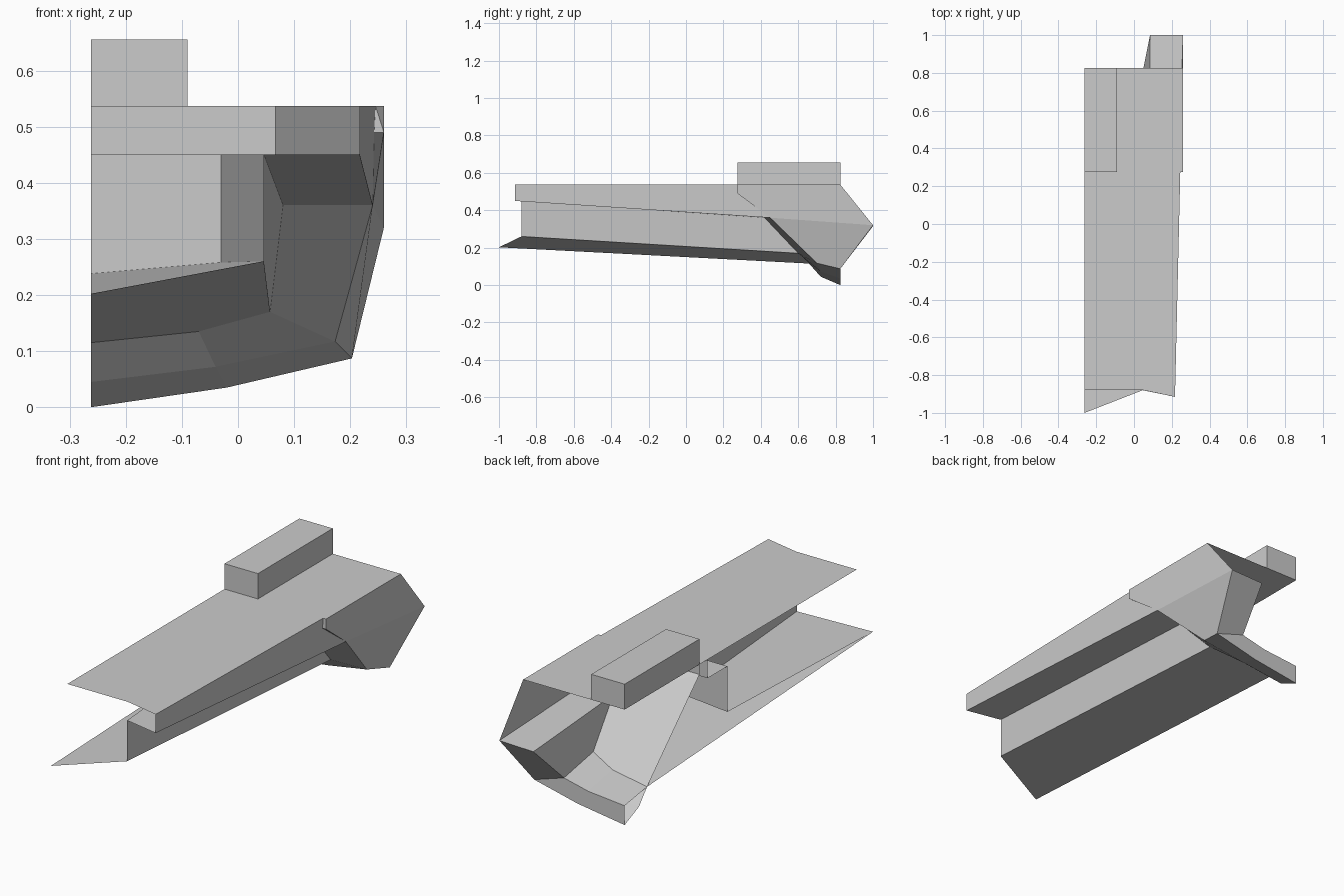
import bpy
import bmesh

cube = bpy.data.objects.get("Cube")
if cube:
    bpy.data.objects.remove(cube, do_unlink=True)

grey = bpy.data.materials.new("hull_grey")
grey.use_nodes = True
colour = (0.6, 0.6, 0.6, 1)
grey.diffuse_color = colour
grey.node_tree.nodes["Principled BSDF"].inputs["Base Color"].default_value = colour

CUT = -0.262   # open centre plane of the half hull
DECK = 0.537   # top deck height
LEDGE = 0.45   # height of the bay step
STERN = 0.825

# Shared corner points of the hull
P = dict(
    # top deck
    deck_bow=(CUT, -0.88, DECK), deck_notch=(0.05, -0.88, DECK),
    deck_tip=(0.217, -0.915, DECK), deck_mid=(0.245, 0.275, DECK),
    deck_wide=(0.26, 0.275, DECK), deck_aft=(0.26, STERN, DECK),
    deck_stern=(CUT, STERN, DECK),
    # upper side band
    band_tip=(0.217, -0.915, LEDGE), band_aft=(0.24, 0.45, 0.36),
    wide_low=(0.26, 0.275, 0.49), fin_out=(0.26, 1, 0.32),
    # stepped bay
    wall_tip=(0.046, -0.88, LEDGE), wall_foot=(0.046, -0.88, 0.26),
    wall_aft=(0.08, 0.42, 0.36), foot_aft=(0.057, 0.6, 0.17),
    bay_in=(-0.03, 0.07, LEDGE), bay_cut=(CUT, 0.07, LEDGE),
    bay_in_low=(-0.03, 0.07, 0.258), bay_cut_low=(CUT, 0.07, 0.238),
    step_cut=(CUT, 0.215, LEDGE), step_in=(0.067, 0.215, LEDGE),
    step_cut_top=(CUT, 0.215, DECK), step_in_top=(0.067, 0.215, DECK),
    # lower plate
    bow=(CUT, -1, 0.202), keel_aft=(CUT, 0.66, 0.115), keel_mid=(-0.07, 0.64, 0.135),
    # stern flare
    bulk_top=(CUT, 0.275, DECK), bulk_low=(CUT, 0.275, 0.49),
    flare_out=(0.173, 0.7, 0.117), flare_mid=(-0.04, 0.72, 0.072),
    flare_cut=(CUT, 0.72, 0.045),
    rim_out=(0.203, STERN, 0.087), rim_mid=(-0.02, STERN, 0.035), rim_cut=(CUT, STERN, 0),
    lip_out=(0.05, STERN, 0.136), lip_mid=(-0.075, STERN, 0.107), lip_cut=(CUT, STERN, 0.09),
    fin_in=(0.085, 1, 0.315),
)


def part(name, *panels):
    """Build one object from panels given as lists of corner names."""
    bm = bmesh.new()
    verts = {}
    for panel in panels:
        loop = []
        for key in panel.split():
            if key not in verts:
                verts[key] = bm.verts.new(P[key])
            loop.append(verts[key])
        bm.faces.new(loop)
    mesh = bpy.data.meshes.new(name)
    bm.to_mesh(mesh)
    bm.free()
    mesh.materials.append(grey)
    obj = bpy.data.objects.new(name, mesh)
    bpy.context.collection.objects.link(obj)
    return obj


# Upper hull
part("top_deck",
     "deck_bow deck_notch deck_tip deck_mid deck_wide deck_aft deck_stern")
part("upper_side",
     "deck_tip band_tip band_aft deck_mid",
     "deck_mid band_aft wide_low deck_wide",
     "deck_wide wide_low band_aft fin_out deck_aft")
part("upper_underside", "wall_tip wall_aft band_aft band_tip")
part("side_wall", "wall_tip wall_foot foot_aft wall_aft")

# Stepped bay inside the bow
part("bay_walls",
     "wall_tip bay_in bay_in_low wall_foot",
     "bay_in bay_cut bay_cut_low bay_in_low")
part("bay_ledge",
     "band_tip step_in bay_in wall_tip",
     "bay_in step_in step_cut bay_cut")
part("upper_bay_walls",
     "deck_tip step_in_top step_in band_tip",
     "step_in_top step_cut_top step_cut step_in")

# Lower plate, a long wedge
part("lower_plate",
     "bow wall_foot bay_in_low bay_cut_low",
     "bow keel_aft keel_mid foot_aft wall_foot")

# Stern: bulkhead, flare, rim and pointed fin
part("stern_bulkhead",
     "bulk_top deck_wide wide_low bulk_low",
     "bulk_low wide_low band_aft wall_aft",
     "bulk_low wall_aft foot_aft",
     "bulk_low foot_aft keel_mid keel_aft")
part("stern_flare",
     "wall_aft foot_aft flare_out band_aft",
     "foot_aft keel_mid flare_mid flare_out",
     "keel_mid keel_aft flare_cut flare_mid",
     "flare_out flare_mid rim_mid rim_out",
     "flare_mid flare_cut rim_cut rim_mid")
part("stern_rim",
     "rim_out rim_mid lip_mid lip_out",
     "rim_mid rim_cut lip_cut lip_mid",
     "foot_aft lip_out lip_mid keel_mid",
     "keel_mid lip_mid lip_cut keel_aft")
part("stern_fin",
     "band_aft flare_out rim_out fin_out",
     "wall_aft band_aft fin_out fin_in",
     "fin_in fin_out rim_out lip_out",
     "wall_aft fin_in lip_out foot_aft")

# Bridge block on the deck
bpy.ops.mesh.primitive_cube_add(size=1)
bridge = bpy.context.object
bridge.name = "bridge_block"
low, high = (CUT, 0.275, DECK), (-0.09, STERN, 0.655)
bridge.location = [(a + b) / 2 for a, b in zip(low, high)]
bridge.scale = [b - a for a, b in zip(low, high)]
bridge.data.materials.append(grey)
